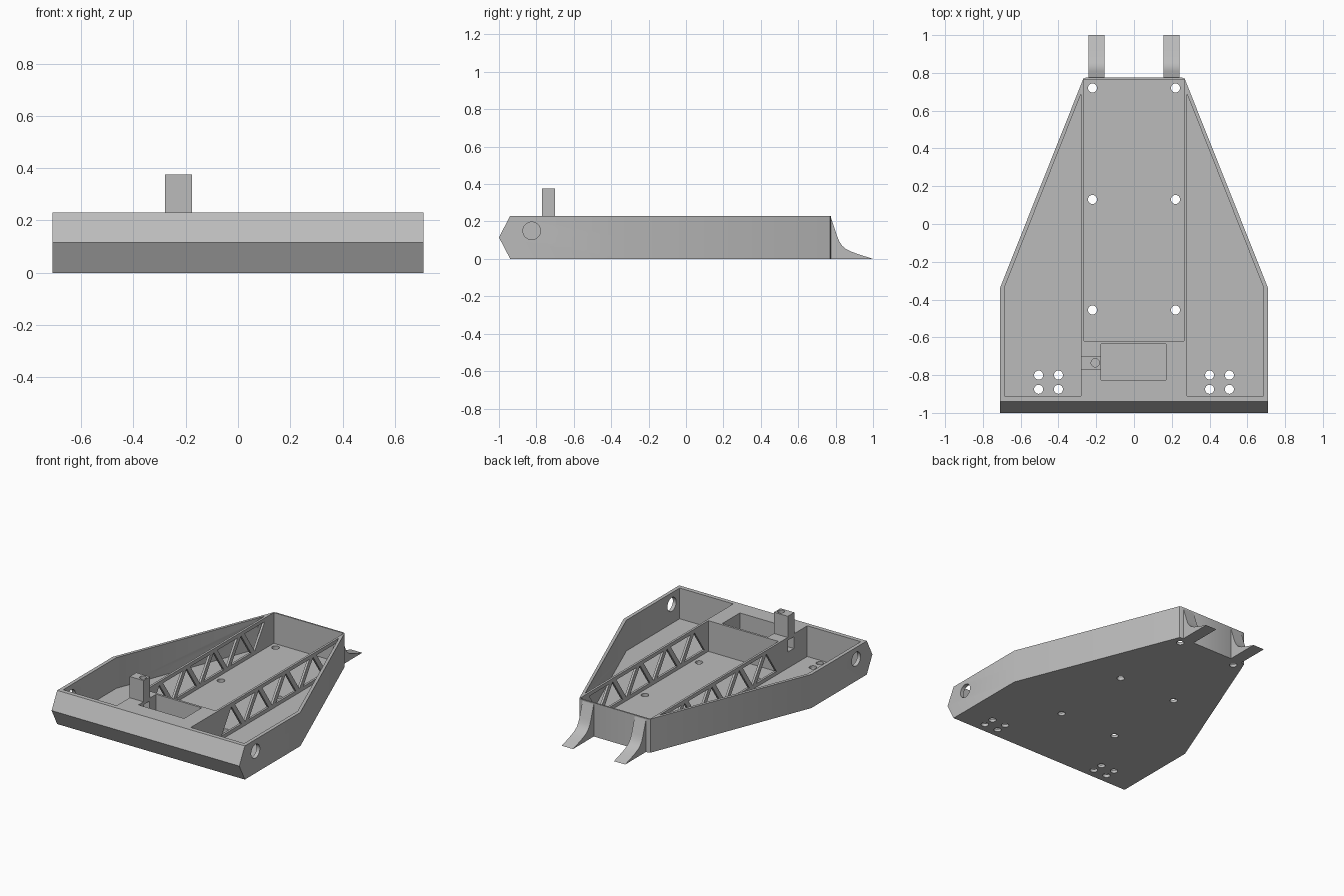
import bpy, bmesh, math
from mathutils import Vector

cube = bpy.data.objects.get("Cube")
if cube:
    bpy.data.objects.remove(cube, do_unlink=True)

grey = bpy.data.materials.new("plain grey")
grey.use_nodes = True
colour = (0.5, 0.5, 0.5, 1)
grey.diffuse_color = colour
grey.node_tree.nodes["Principled BSDF"].inputs["Base Color"].default_value = colour

HEIGHT, FLOOR = 0.23, 0.02


def prism(name, points, low, high, axis="Z"):
    """Extrude a flat outline: (x, y) along Z, or (y, z) along X."""
    bm = bmesh.new()
    place = (lambda a, b: (a, b, low)) if axis == "Z" else (lambda a, b: (low, a, b))
    step = Vector((0, 0, high - low)) if axis == "Z" else Vector((high - low, 0, 0))
    face = bm.faces.new([bm.verts.new(place(a, b)) for a, b in points])
    grown = bmesh.ops.extrude_face_region(bm, geom=[face])["geom"]
    bmesh.ops.translate(bm, vec=step, verts=[v for v in grown if isinstance(v, bmesh.types.BMVert)])
    bmesh.ops.recalc_face_normals(bm, faces=bm.faces)
    mesh = bpy.data.meshes.new(name)
    bm.to_mesh(mesh)
    bm.free()
    mesh.materials.append(grey)
    obj = bpy.data.objects.new(name, mesh)
    bpy.context.collection.objects.link(obj)
    return obj


def rect(x0, x1, y0, y1):
    return [(x0, y0), (x1, y0), (x1, y1), (x0, y1)]


def circle(x, y, r, n=24):
    return [(x + r * math.cos(i * math.tau / n), y + r * math.sin(i * math.tau / n)) for i in range(n)]


def mirrored(points):
    return [(-x, y) for x, y in reversed(points)]


def cut(obj, points, low, high, axis="Z"):
    cutter = prism("cutter", points, low, high, axis)
    cutter.hide_render = True
    mod = obj.modifiers.new("cut", "BOOLEAN")
    mod.operation, mod.solver, mod.object = "DIFFERENCE", "EXACT", cutter
    bpy.context.view_layer.update()
    result = bpy.data.meshes.new_from_object(obj.evaluated_get(bpy.context.evaluated_depsgraph_get()))
    obj.modifiers.clear()
    obj.data = result
    bpy.data.objects.remove(cutter, do_unlink=True)


def smooth(obj, degrees):
    bpy.ops.object.select_all(action="DESELECT")
    obj.select_set(True)
    bpy.context.view_layer.objects.active = obj
    bpy.ops.object.shade_smooth_by_angle(angle=math.radians(degrees))


# Chassis block: tapered plan with softened rear corners
half = [(0.71, -0.94), (0.71, -0.34), (0.274, 0.755), (0.269, 0.769), (0.256, 0.775)]
chassis = prism("chassis", half + mirrored(half), 0, HEIGHT)

# Pointed front edge
bm = bmesh.new()
bm.from_mesh(chassis.data)
bmesh.ops.bisect_plane(bm, geom=bm.verts[:] + bm.edges[:] + bm.faces[:],
                       plane_co=(0, 0, HEIGHT / 2), plane_no=(0, 0, 1))
for v in bm.verts:
    if v.co.y < -0.9 and abs(v.co.z - HEIGHT / 2) < 0.01:
        v.co.y = -1
bm.to_mesh(chassis.data)
bm.free()

# Side pockets, centre pocket and shallow front pocket
side = [(0.28, -0.91), (0.685, -0.91), (0.685, -0.335), (0.28, 0.69)]
for outline in (side, mirrored(side)):
    cut(chassis, outline, FLOOR, 0.4)
cut(chassis, rect(-0.265, 0.265, -0.62, 0.765), FLOOR, 0.4)
cut(chassis, rect(-0.175, 0.17, -0.825, -0.635), 0.12, 0.4)

# Alternating triangular windows through both truss walls
pitch, low, high = 0.147, 0.045, 0.205
for i in range(8):
    y = -0.47 + i * pitch
    base, tip = (low, high) if i % 2 == 0 else (high, low)
    cut(chassis, [(y - 0.108, base), (y + 0.108, base), (y, tip)], -0.3, 0.3, "X")

# Axle holes in the outer walls
for s in (-1, 1):
    cut(chassis, circle(-0.825, 0.15, 0.047, 32), *sorted((s * 0.6, s * 0.8)), axis="X")

# Mounting holes through the floor
spots = [(0.22, y) for y in (0.72, 0.13, -0.455)]
spots += [(x, y) for x in (0.4, 0.505) for y in (-0.8, -0.875)]
for x, y in spots:
    for s in (-1, 1):
        cut(chassis, circle(s * x, y, 0.024), -0.1, 0.1)

# Cable channel beneath the post
cut(chassis, rect(-0.765, -0.705, 0.13, 0.21), -0.3, -0.15, "X")
cut(chassis, circle(-0.205, -0.735, 0.022), 0.17, 0.3)
smooth(chassis, 30)

# Upright post with a bore
post = prism("post", rect(-0.28, -0.175, -0.77, -0.7), HEIGHT, 0.375)
cut(post, circle(-0.205, -0.735, 0.022), 0.2, 0.5)
smooth(post, 30)

# Two curved rear forks
fork = [(0.77, 0), (1, 0), (0.93, 0.022), (0.885, 0.038), (0.855, 0.053), (0.835, 0.07),
        (0.82, 0.092), (0.808, 0.122), (0.772, HEIGHT)]
for name, x in (("left_fork", 0.155), ("right_fork", -0.24)):
    smooth(prism(name, fork, x, x + 0.085, "X"), 30)
